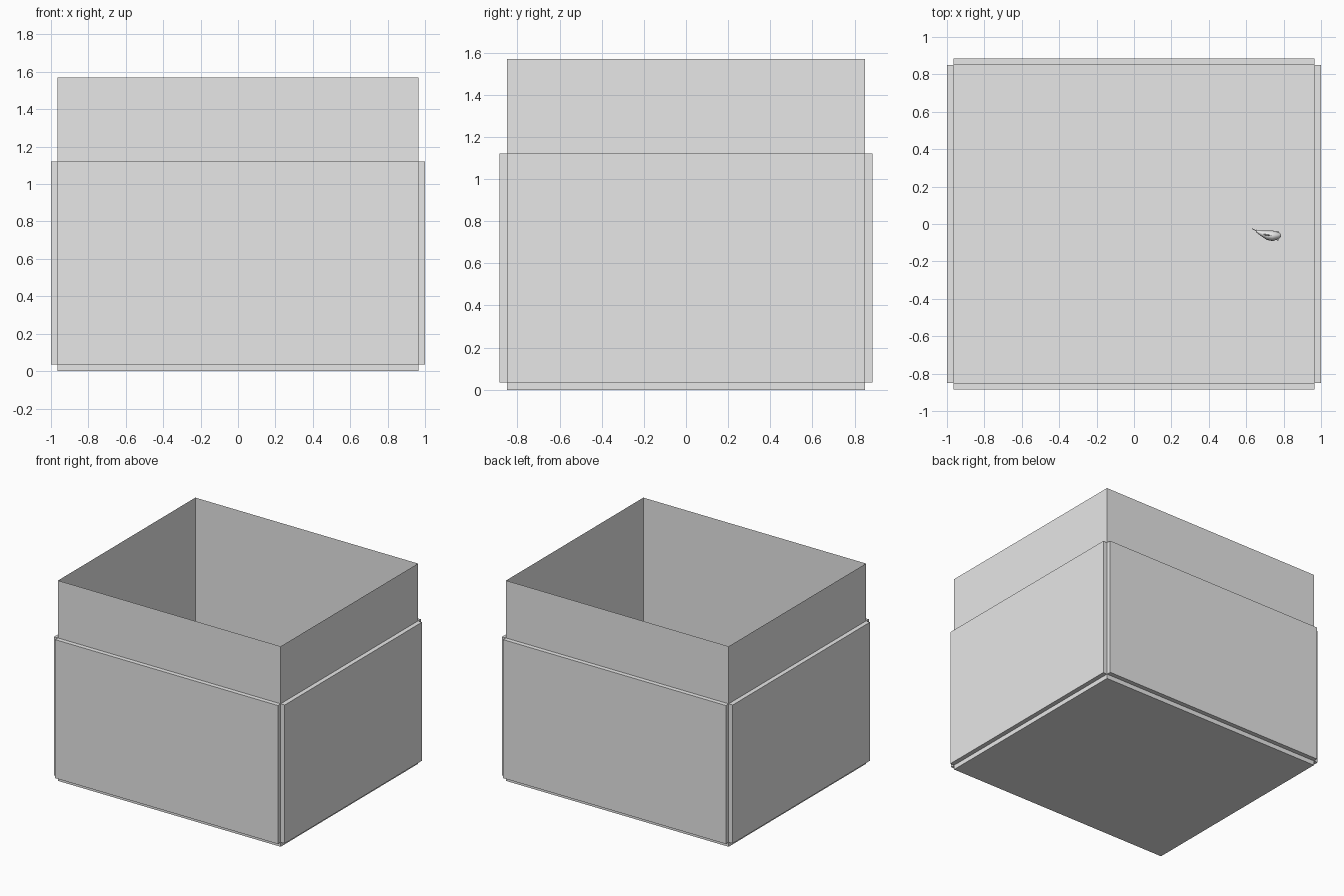
import bpy, bmesh, math
from mathutils import Matrix, Vector

cube = bpy.data.objects.get("Cube")
if cube:
    bpy.data.objects.remove(cube, do_unlink=True)

HX, HY, HEIGHT = 0.965, 0.85, 1.57      # tank half sizes and height
PANEL, LOW, HIGH = 0.035, 0.035, 1.12   # panel thickness and span

gray = bpy.data.materials.new("light gray")
gray.use_nodes = True
gray.diffuse_color = (0.8, 0.8, 0.8, 1)
gray.node_tree.nodes["Principled BSDF"].inputs["Base Color"].default_value = (0.8, 0.8, 0.8, 1)


def finish(bm, name):
    mesh = bpy.data.meshes.new(name)
    bm.to_mesh(mesh)
    bm.free()
    mesh.materials.append(gray)
    obj = bpy.data.objects.new(name, mesh)
    bpy.context.collection.objects.link(obj)
    return obj


def box(name, lo, hi, skip):
    """Box between two corners, without the face pointing along skip."""
    lo, hi = Vector(lo), Vector(hi)
    bm = bmesh.new()
    bmesh.ops.create_cube(bm, size=1, matrix=Matrix.Translation((lo + hi) / 2)
                          @ Matrix.Diagonal((*(hi - lo), 1)))
    bm.normal_update()
    gone = [f for f in bm.faces if f.normal.dot(Vector(skip)) > 0.9]
    bmesh.ops.delete(bm, geom=gone, context='FACES')
    return finish(bm, name)


# Open tank with paper-thin walls
box("tank", (-HX, -HY, 0), (HX, HY, HEIGHT), (0, 0, 1))

# Raised panel on each wall
for s, end, side in ((-1, "front", "right"), (1, "back", "left")):
    ys = sorted((s * HY, s * (HY + PANEL)))
    xs = sorted((s * HX, s * (HX + PANEL)))
    box(end + "_panel", (-HX, ys[0], LOW), (HX, ys[1], HIGH), (0, -s, 0))
    box(side + "_panel", (xs[0], -HY, LOW), (xs[1], HY, HIGH), (-s, 0, 0))

# Small fish: rings of x, y, half width, half height from tail root to nose
DEPTH = 0.5
rings = [(0.655, -0.038, 0.008, 0.012), (0.68, -0.05, 0.015, 0.022),
         (0.71, -0.06, 0.025, 0.035), (0.74, -0.063, 0.028, 0.038),
         (0.77, -0.062, 0.02, 0.028), (0.787, -0.061, 0.007, 0.01)]
SIDES = 16
bm = bmesh.new()
loops = []
for x, y, w, h in rings:
    angles = [2 * math.pi * i / SIDES for i in range(SIDES)]
    loops.append([bm.verts.new((x, y + w * math.cos(a), DEPTH + h * math.sin(a)))
                  for a in angles])
for a, b in zip(loops, loops[1:]):
    for i in range(SIDES):
        j = (i + 1) % SIDES
        bm.faces.new((a[i], a[j], b[j], b[i]))
bm.faces.new(loops[0][::-1])
bm.faces.new(loops[-1])
bmesh.ops.recalc_face_normals(bm, faces=bm.faces)
body = finish(bm, "fish_body")


def fin(name, points):
    """Thin fin from an outline of offsets around the fish."""
    bm = bmesh.new()
    bm.faces.new([bm.verts.new((x, y, DEPTH + z)) for x, y, z in points])
    obj = finish(bm, name)
    solid = obj.modifiers.new("thickness", 'SOLIDIFY')
    solid.thickness, solid.offset = 0.004, 0
    return obj


for s, name in ((1, "upper"), (-1, "lower")):
    fin(name + "_tail_fin", [(0.66, -0.04, 0), (0.632, -0.025, s * 0.035),
                             (0.638, -0.028, 0)])
fin("back_fin", [(0.69, -0.053, 0.02), (0.705, -0.06, 0.055), (0.75, -0.063, 0.032)])

# Fish eyes
for s, name in ((-1, "right_eye"), (1, "left_eye")):
    bm = bmesh.new()
    bmesh.ops.create_uvsphere(bm, u_segments=12, v_segments=8, radius=0.006,
                              matrix=Matrix.Translation((0.768, -0.062 + s * 0.02, DEPTH + 0.008)))
    finish(bm, name)

# Smooth the fish body
for o in bpy.context.selected_objects:
    o.select_set(False)
body.select_set(True)
bpy.context.view_layer.objects.active = body
bpy.ops.object.shade_smooth_by_angle(angle=math.radians(40))
